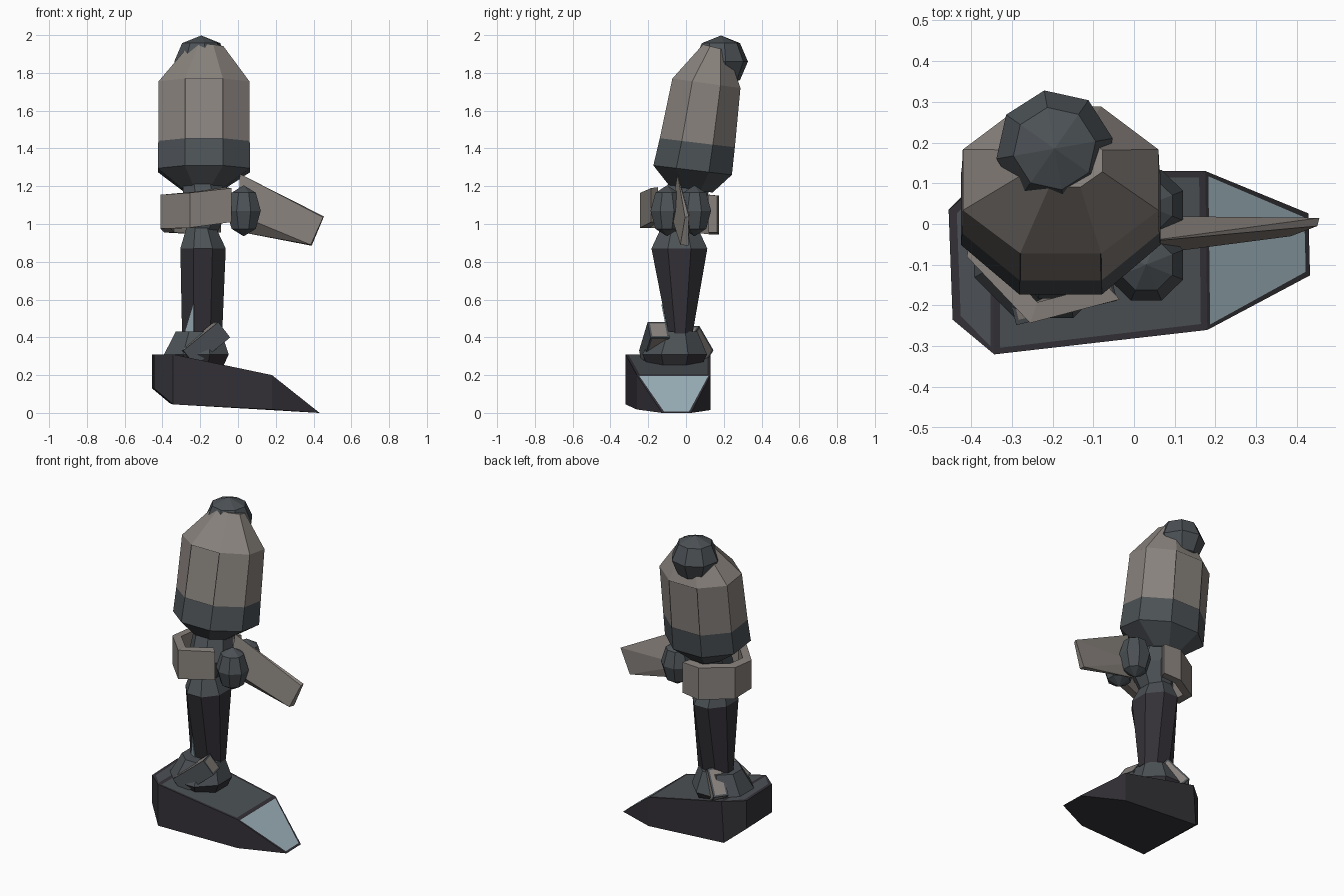
import bpy, bmesh, math
from mathutils import Vector

cube = bpy.data.objects.get("Cube")
if cube:
    bpy.data.objects.remove(cube)


def material(name, rgb):
    m = bpy.data.materials.new(name)
    m.use_nodes = True
    m.diffuse_color = (*rgb, 1)
    bsdf = m.node_tree.nodes["Principled BSDF"]
    bsdf.inputs["Base Color"].default_value = (*rgb, 1)
    bsdf.inputs["Roughness"].default_value = 0.8
    return m


MATS = [material("warm_grey", (0.25, 0.225, 0.205)),
        material("slate", (0.072, 0.083, 0.092)),
        material("charcoal", (0.034, 0.031, 0.038)),
        material("pale_blue", (0.34, 0.45, 0.50))]
TAN, SLATE, DARK, PALE = range(4)


def finish(bm, name, paint):
    """Turn a bmesh into a flat-shaded object; paint is an index or a face rule."""
    bmesh.ops.recalc_face_normals(bm, faces=bm.faces[:])
    bm.normal_update()
    for f in bm.faces:
        f.material_index = paint(f) if callable(paint) else paint
    return bm, name


def emit(bm, name):
    me = bpy.data.meshes.new(name)
    bm.to_mesh(me)
    bm.free()
    for m in MATS:
        me.materials.append(m)
    ob = bpy.data.objects.new(name, me)
    bpy.context.collection.objects.link(ob)
    return ob


def inset(bm, rule, width, inner=None, border=None):
    """Inset the faces picked by rule and recolour the inner face or its border."""
    faces = [f for f in bm.faces if rule(f)]
    if not faces:
        return
    rim = bmesh.ops.inset_individual(bm, faces=faces, thickness=width)["faces"]
    for f in faces:
        if inner is not None:
            f.material_index = inner
    for f in rim:
        if border is not None:
            f.material_index = border


def hull(points, name, paint):
    bm = bmesh.new()
    for p in points:
        bm.verts.new(p)
    bmesh.ops.convex_hull(bm, input=bm.verts[:])
    bmesh.ops.dissolve_limit(bm, angle_limit=math.radians(7),
                             verts=bm.verts[:], edges=bm.edges[:])
    return finish(bm, name, paint)


def loft(rings, name, paint):
    bm = bmesh.new()
    rows = [[bm.verts.new(p) for p in r] for r in rings]
    n = len(rows[0])
    for a, b in zip(rows, rows[1:]):
        for i in range(n):
            j = (i + 1) % n
            bm.faces.new((a[i], a[j], b[j], b[i]))
    bm.faces.new(rows[0][::-1])
    bm.faces.new(rows[-1])
    return finish(bm, name, paint)


def ring(cx, cy, z, rx, ry, tilt=0.0, n=8):
    """Ring of n points with a flat front; tilt raises z towards -y."""
    out = []
    for k in range(n):
        a = math.tau * (k + 0.5) / n
        y = ry * math.sin(a)
        out.append(Vector((cx + rx * math.cos(a), cy + y, z - tilt * y)))
    return out


def ball(name, loc, size, turn=0.0, paint=SLATE, rings=4):
    bm = bmesh.new()
    bmesh.ops.create_uvsphere(bm, u_segments=8, v_segments=rings, radius=1)
    for v in bm.verts:
        c, s = math.cos(turn), math.sin(turn)
        x, y = v.co.x * c - v.co.y * s, v.co.x * s + v.co.y * c
        v.co = Vector(loc) + Vector((x * size[0], y * size[1], v.co.z * size[2]))
    return emit(*finish(bm, name, paint))


# Foot: wedge with a sloping top and a pale toe plate
foot = hull([(-.455, .035, .31), (-.445, -.235, .31), (-.343, -.32, .31), (-.343, .13, .31),
             (.18, -.26, .20), (.175, .13, .20),
             (-.455, .035, .13), (-.445, -.235, .13), (-.343, -.32, .045), (-.36, .13, .05),
             (.18, -.26, .018), (.175, .13, .015), (.432, -.126, 0), (.428, .026, 0)],
            "foot", DARK)
inset(foot[0], lambda f: f.normal.z > .45 and f.calc_center_median().x > .2, .016, inner=PALE)
inset(foot[0], lambda f: f.normal.z > .8 and f.calc_center_median().x < .2
      and f.calc_area() > .02, .022, inner=SLATE)
emit(*foot)

# Ankle cup
emit(*loft([ring(-.22, -.06, .24, .15, .15), ring(-.22, -.06, .31, .185, .185),
            ring(-.21, -.05, .43, .13, .12)],
           "ankle_cup", lambda f: SLATE if f.normal.z > .3 else DARK))


# Ankle struts: square bars with light inlays
def strut(name, a, b, w):
    a, b = Vector(a), Vector(b)
    d = (b - a).normalized()
    s = d.cross(Vector((0, 0, 1))).normalized() * w
    u = s.cross(d).normalized() * w
    pts = [p + i * s + j * u for p in (a, b) for i in (-1, 1) for j in (-1, 1)]
    part = hull(pts, name, SLATE)
    inset(part[0], lambda f: True, .016, inner=TAN)
    for f in part[0].faces:
        if f.normal.y < -.5:
            f.material_index = SLATE
    emit(*part)


strut("front_ankle_strut", (-.27, -.19, .29), (-.085, -.145, .44), .052)
strut("rear_ankle_strut", (-.30, .09, .30), (-.20, .015, .43), .045)

# Shin: tapered octagonal column
low, high = ring(-.19, -.03, .42, .115, .07), ring(-.185, -.035, .87, .13, .16)
emit(*loft([low, high, ring(-.195, -.035, .98, .085, .105)], "shin",
           lambda f: SLATE if f.calc_center_median().z > .88 else DARK))

# Pale triangle plate on the front right of the shin
p0, p1 = low[4], low[5]
apex = p1.lerp(high[5], .34)
out = Vector((-.35, -.93, 0)) * .006
tri = [p0.lerp(p1, .25), p1, apex]
emit(*hull([p + out for p in tri] + [p - out * .3 for p in tri], "shin_triangle_plate", PALE))

# Knee core joining shin and thigh
emit(*loft([ring(-.19, -.03, .96, .09, .10), ring(-.17, -.03, 1.08, .13, .14),
            ring(-.19, .02, 1.22, .11, .12)], "knee_core", SLATE))

# Knee band: bent strip around the front, outer side and back
band = [(-.035, -.185, 1.19, 1.01), (-.255, -.243, 1.165, .98), (-.41, -.08, 1.155, .975),
        (-.39, .06, 1.155, .955), (-.21, .175, 1.15, .945), (-.09, .165, 1.15, .955)]
mid = Vector((-.18, -.03))
rows = []
for x, y, top, bottom in band:
    q = mid + (Vector((x, y)) - mid) * .76
    rows.append([(x, y, bottom), (x, y, top), (q.x, q.y, top + .005), (q.x, q.y, bottom)])
emit(*loft(rows, "knee_band", TAN))

# Paired knee knobs on either side of the fin
ball("front_knee_knob", (.03, -.10, 1.07), (.098, .095, .135), math.radians(22.5))
ball("rear_knee_knob", (.03, .045, 1.07), (.098, .095, .135), math.radians(22.5))

# Fin: tapering blade pointing away from the knee
emit(*hull([(.01, -.045, 1.265), (.0, -.08, 1.05), (.0, .02, 1.05), (.0, .0, .96),
            (.455, .015, 1.04), (.45, -.005, 1.035), (.39, .012, .885), (.385, -.03, .89)],
           "knee_fin", TAN))


# Thigh: leaning octagonal barrel, light above and slate below
def thigh_paint(f):
    return TAN if f.calc_center_median().z > 1.44 else SLATE


thigh = loft([ring(-.19, .03, 1.18, .11, .12, .12), ring(-.18, .035, 1.285, .265, .225, .12),
              ring(-.18, .06, 1.43, .262, .215, .12), ring(-.18, .108, 1.745, .26, .195, .14),
              ring(-.17, .155, 1.935, .10, .07, .25)], "thigh", thigh_paint)
inset(thigh[0], lambda f: abs(f.normal.y) > .9 and 1.5 < f.calc_center_median().z < 1.7,
      .004, border=DARK)
emit(*thigh)

# Hip ball on top of the thigh
ball("hip_ball", (-.195, .185, 1.86), (.145, .145, .138), math.radians(10))
